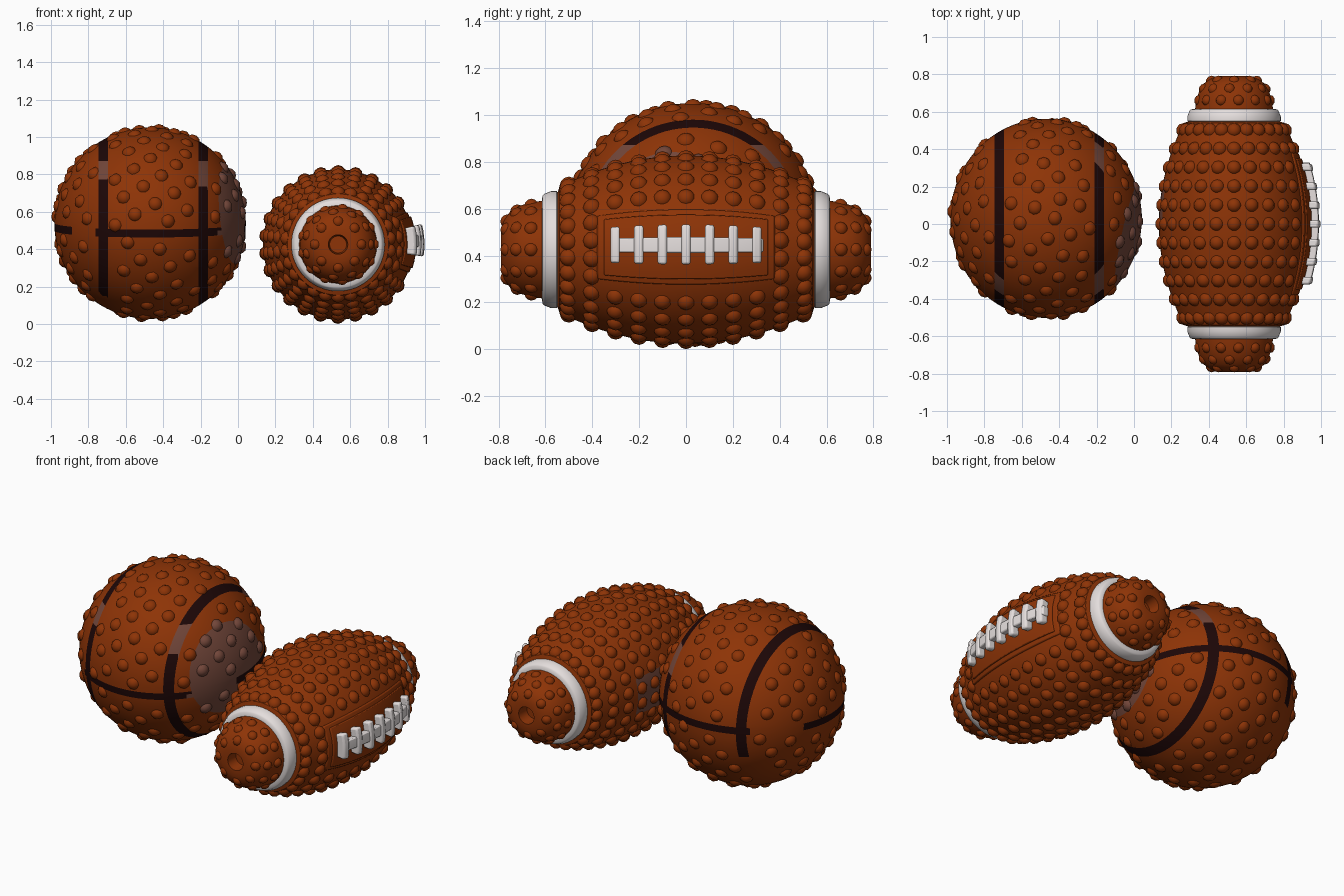
import bpy, bmesh, math
from mathutils import Vector, Matrix

if "Cube" in bpy.data.objects:
    bpy.data.objects.remove(bpy.data.objects["Cube"])


def material(name, rgb):
    m = bpy.data.materials.new(name)
    m.diffuse_color = (*rgb, 1)
    m.use_nodes = True
    m.node_tree.nodes["Principled BSDF"].inputs["Base Color"].default_value = m.diffuse_color
    return m


BROWN, DARK, WHITE, DUSTY = range(4)
MATS = [material("orange_brown", (0.27, 0.034, 0.002)),
        material("dark_seam", (0.012, 0.002, 0.002)),
        material("white", (0.78, 0.73, 0.72)),
        material("dusty_brown", (0.17, 0.062, 0.042))]


def finish(bm, name, loc, angle=40):
    bmesh.ops.recalc_face_normals(bm, faces=bm.faces)
    me = bpy.data.meshes.new(name)
    bm.to_mesh(me)
    bm.free()
    for m in MATS:
        me.materials.append(m)
    ob = bpy.data.objects.new(name, me)
    ob.location = loc
    bpy.context.collection.objects.link(ob)
    bpy.ops.object.select_all(action='DESELECT')
    ob.select_set(True)
    bpy.context.view_layer.objects.active = ob
    bpy.ops.object.shade_smooth_by_angle(angle=math.radians(angle))
    return ob


def add_bump(bm, pos, size, mat):
    res = bmesh.ops.create_icosphere(bm, subdivisions=2, radius=size,
                                     matrix=Matrix.Translation(pos))
    for f in {f for v in res['verts'] for f in v.link_faces}:
        f.material_index = mat


# ---------- round ball: sphere cut along its seam planes ----------
BALL, R = Vector((-0.47, 0.03, 0.539)), 0.512
STRETCH = (1, 1.04, 1)
LEFT, RIGHT, EQUATOR = SEAMS = [
    (Vector((1, 0, 0.0)), -0.25, 0.025),
    (Vector((1, 0, 0.0)), 0.285, 0.025),
    (Vector((0, -0.07, 1)).normalized(), -0.02, 0.021)]
CAP, CAP_D = Vector((1, -0.22, 0.1)).normalized(), 0.44


def seam_colour(c, seam):
    """Dark on a seam, dusty or brown where the seam is worn, else None."""
    n, d, w = seam
    if abs(c.dot(n) - d) > w:
        return None
    if seam is EQUATOR:
        az = math.degrees(math.atan2(c.y, c.x)) % 360
        if 126 < az < 160 or 213 < az < 233:
            return None
        return DUSTY if 317 < az < 349 else DARK
    if seam is LEFT:
        if c.z < -0.17 and c.y > -0.22:
            return None
        return DUSTY if 0.24 < c.z < 0.33 and c.y < 0 else DARK
    return DUSTY if 0.18 < c.z < 0.34 else DARK


def ball_colour(c):
    found = [seam_colour(c, s) for s in SEAMS]
    for m in (DARK, DUSTY):
        if m in found:
            return m
    return DUSTY if c.dot(CAP) > CAP_D else BROWN


bm = bmesh.new()
bmesh.ops.create_uvsphere(bm, u_segments=72, v_segments=40, radius=R)
cuts = [(n, d + s * w) for n, d, w in SEAMS for s in (-1, 1)] + [(CAP, CAP_D)]
for n, d in cuts:
    bmesh.ops.bisect_plane(bm, geom=bm.verts[:] + bm.edges[:] + bm.faces[:],
                           plane_co=n * d, plane_no=n, dist=1e-5)
for f in bm.faces:
    f.material_index = ball_colour(f.calc_center_median())
finish(bm, "round_ball", BALL).scale = STRETCH

# low bumps spread evenly over the round ball, kept off the seams
bm = bmesh.new()
N = 230
for i in range(N):
    z = 1 - 2 * (i + 0.5) / N
    a = i * math.pi * (3 - math.sqrt(5))
    r = math.sqrt(1 - z * z)
    p = Vector((r * math.cos(a), r * math.sin(a), z))
    if any(abs(p.dot(n) * R - d) < w + 0.02 for n, d, w in SEAMS):
        continue
    add_bump(bm, p * (R - 0.022), 0.042, ball_colour(p * R))
finish(bm, "round_ball_bumps", BALL, 80).scale = STRETCH

# ---------- oval ball: profile turned around the y axis ----------
OVAL = Vector((0.535, 0, 0.425))


def radius(y):
    return 0.402 - 0.113 * (y / 0.5) ** 2


def on_oval(y, a, off=0.0):
    r = radius(y) + off
    return Vector((r * math.cos(a), y, r * math.sin(a)))


half = [(y * 0.06, radius(y * 0.06)) for y in range(1, 10)]
half += [(0.548, 0.245), (0.552, 0.250), (0.575, 0.250), (0.605, 0.238),
         (0.613, 0.230), (0.615, 0.208), (0.66, 0.203), (0.71, 0.187),
         (0.75, 0.163), (0.775, 0.130), (0.79, 0.090), (0.79, 0.052),
         (0.72, 0.045), (0.72, 0.0)]
profile = [(-y, r) for y, r in reversed(half)] + [(0, radius(0))] + half
bm = bmesh.new()
vs = [bm.verts.new((r, y, 0)) for y, r in profile]
es = [bm.edges.new(e) for e in zip(vs, vs[1:])]
bmesh.ops.spin(bm, geom=vs + es, cent=(0, 0, 0), axis=(0, 1, 0),
               angle=2 * math.pi, steps=64, use_duplicate=False)
bmesh.ops.remove_doubles(bm, verts=bm.verts, dist=1e-4)
for f in bm.faces:
    c = f.calc_center_median()
    if 0.545 < abs(c.y) < 0.616 and math.hypot(c.x, c.z) > 0.205:
        f.material_index = WHITE     # end rings
    elif c.x < -0.365 and -0.02 < c.y < 0.24 and abs(c.z) < 0.10:
        f.material_index = DUSTY
finish(bm, "oval_ball", OVAL)

# rows of bumps on the oval ball, leaving the lace panel free
bm = bmesh.new()
for row in range(-5, 6):
    y = row * 0.1
    for k in range(26):
        a = (k + 0.5) * 2 * math.pi / 26
        side = math.atan2(math.sin(a), math.cos(a))
        if abs(side) < 0.45 and abs(y) < 0.39:
            continue
        add_bump(bm, on_oval(y, a, -0.017), 0.040, BROWN)
for y, r, n in ((0.66, 0.188, 13), (0.72, 0.164, 11), (0.762, 0.12, 8)):
    for s in (-1, 1):
        for k in range(n):
            a = k * 2 * math.pi / n
            add_bump(bm, (r * math.cos(a), s * y, r * math.sin(a)), 0.031, BROWN)
finish(bm, "oval_ball_bumps", OVAL, 80)


def patch(name, y0, y1, a0, a1, low, high, mat, bevel):
    """Closed slab that follows the oval ball's surface."""
    ny, na = max(2, int((y1 - y0) / 0.04)), 8
    bm = bmesh.new()
    layers = []
    for off in (low, high):
        layers.append([[bm.verts.new(on_oval(y0 + (y1 - y0) * i / ny,
                                             a0 + (a1 - a0) * j / na, off))
                        for j in range(na + 1)] for i in range(ny + 1)])
    for g in layers:
        for i in range(ny):
            for j in range(na):
                bm.faces.new((g[i][j], g[i + 1][j], g[i + 1][j + 1], g[i][j + 1]))
    rim = [(i, 0) for i in range(ny)] + [(ny, j) for j in range(na)]
    rim += [(i, na) for i in range(ny, 0, -1)] + [(0, j) for j in range(na, 0, -1)]
    lo, hi = layers
    for (i, j), (k, l) in zip(rim, rim[1:] + rim[:1]):
        bm.faces.new((lo[i][j], lo[k][l], hi[k][l], hi[i][j]))
    for f in bm.faces:
        f.material_index = mat
    ob = finish(bm, name, OVAL)
    b = ob.modifiers.new("soft_edges", 'BEVEL')
    b.width, b.segments, b.angle_limit = bevel, 2, math.radians(50)


# lace panel, lace bar and seven cross ties
patch("lace_panel", -0.38, 0.38, -0.38, 0.44, -0.02, 0.008, BROWN, 0.008)
patch("lace_inner_panel", -0.35, 0.35, -0.31, 0.37, 0.0, 0.016, BROWN, 0.005)
patch("lace_bar", -0.32, 0.33, -0.03, 0.12, 0.0, 0.052, WHITE, 0.01)
for k in range(7):
    y = 0.0 + (k - 3) * 0.101
    patch("lace_tie", y - 0.02, y + 0.02, -0.14, 0.24, 0.0, 0.060, WHITE, 0.01)
